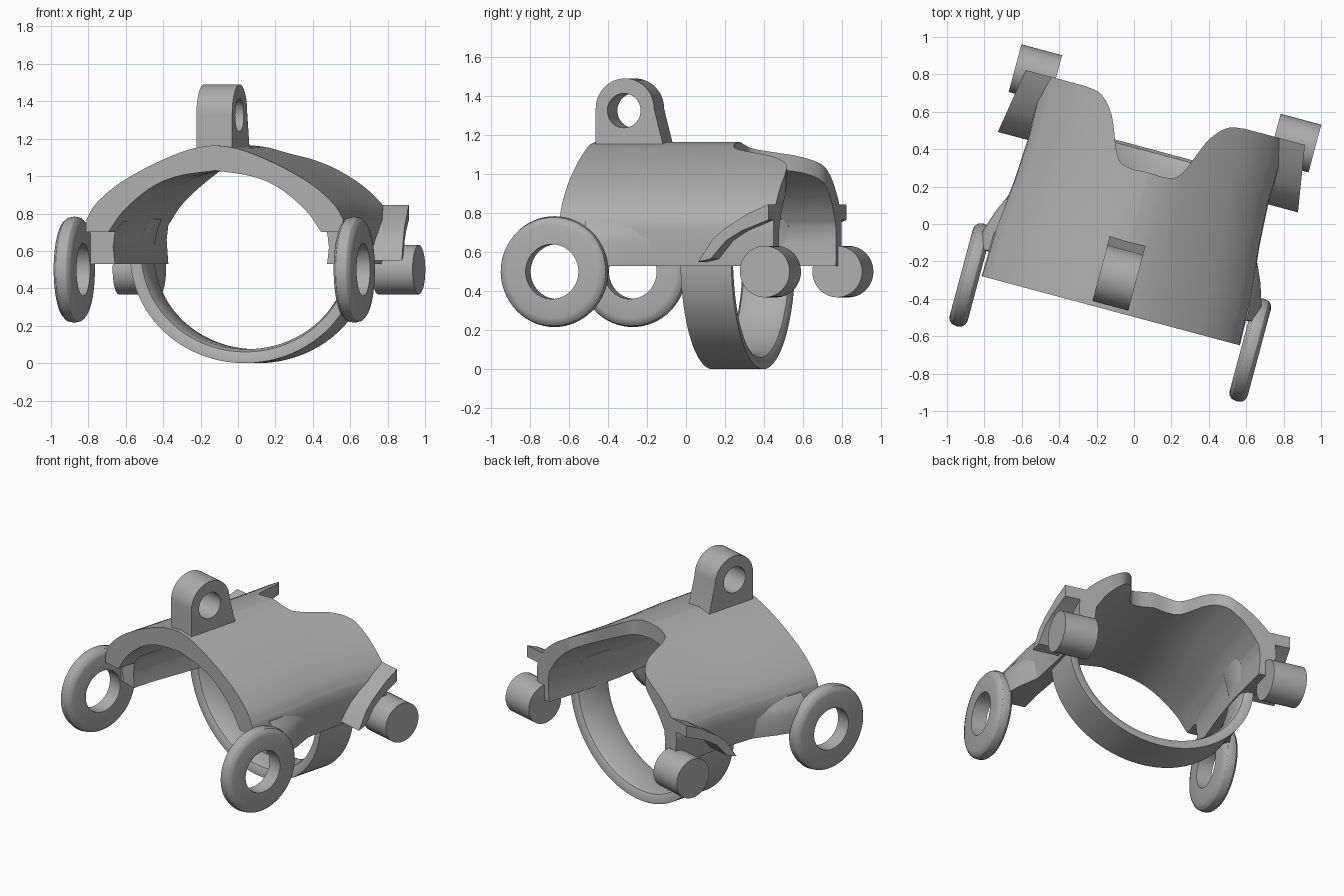
import bpy, bmesh, math
from mathutils import Vector

cube = bpy.data.objects.get("Cube")
if cube:
    bpy.data.objects.remove(cube, do_unlink=True)

TURN = math.radians(-15)          # the whole part stands turned on its base
grey = bpy.data.materials.new("plain_grey")
grey.use_nodes = True
grey.diffuse_color = (0.42, 0.42, 0.42, 1)
grey.node_tree.nodes["Principled BSDF"].inputs["Base Color"].default_value = (0.42, 0.42, 0.42, 1)


def smooth_path(pts, steps=5):
    """Catmull-Rom curve through the points."""
    p = [Vector(q) for q in pts]
    p = [2 * p[0] - p[1]] + p + [2 * p[-1] - p[-2]]
    out = []
    for a, b, c, d in zip(p, p[1:], p[2:], p[3:]):
        for i in range(steps):
            t = i / steps
            out.append(0.5 * (2 * b + (c - a) * t + (2 * a - 5 * b + 4 * c - d) * t * t
                              + (3 * b - a - 3 * c + d) * t ** 3))
    return out + [p[-2]]


def mirrored(half):
    """Half outline starting at the middle, completed on the other side."""
    return [Vector((-q[0], q[1])) for q in reversed(half[1:])] + [Vector(q) for q in half]


def loft(name, rings, closed=False):
    """Skin a list of matching outlines, capped unless closed into a loop."""
    bm = bmesh.new()
    rows = [[bm.verts.new(co) for co in ring] for ring in rings]
    n = len(rows[0])
    for a, b in zip(rows, rows[1:] + rows[:1] if closed else rows[1:]):
        for i in range(n):
            j = (i + 1) % n
            bm.faces.new((a[i], a[j], b[j], b[i]))
    if not closed:
        bm.faces.new(rows[0])
        bm.faces.new(rows[-1])
    bmesh.ops.recalc_face_normals(bm, faces=bm.faces)
    me = bpy.data.meshes.new(name)
    bm.to_mesh(me)
    bm.free()
    me.materials.append(grey)
    ob = bpy.data.objects.new(name, me)
    ob.rotation_euler.z = TURN
    bpy.context.collection.objects.link(ob)
    return ob


def prism(name, outline, axis, lo, hi):
    """Outline pushed along x, y or z."""
    def place(q, h):
        c = [q[0], q[1]]
        c.insert(axis, h)
        return c
    return loft(name, [[place(q, h) for q in outline] for h in (lo, hi)])


def circle(y, z, r, n=48):
    return [(y + r * math.cos(math.tau * i / n), z + r * math.sin(math.tau * i / n)) for i in range(n)]


def cut(ob, *cutters):
    for c in cutters:
        c.hide_render = True
        m = ob.modifiers.new("cut", 'BOOLEAN')
        m.object, m.operation, m.solver = c, 'DIFFERENCE', 'EXACT'
    bpy.context.view_layer.update()
    done = bpy.data.meshes.new_from_object(ob.evaluated_get(bpy.context.evaluated_depsgraph_get()))
    ob.modifiers.clear()
    ob.data = done
    for c in cutters:
        bpy.data.objects.remove(c, do_unlink=True)


# Arched shell, slightly narrower and thinner toward the back
outer = smooth_path([(0, 1.165), (.11, 1.15), (.234, 1.11), (.39, 1.04), (.545, .95), (.66, .85), (.71, .77)])
outer += [Vector((.715, .7)), Vector((.7, .53))]
inner = smooth_path([(0, 1.03), (.2, 1.0), (.35, .94), (.5, .82), (.59, .70)])
inner += [Vector((.6, .62)), Vector((.59, .53))]
rings = []
for y, narrow, thin in ((-.48, 1, 0), (-.2, .99, 0), (.05, .95, .01), (.3, .93, .03), (.72, .95, .04)):
    section = mirrored(outer) + [q + Vector((0, thin if q.y > .6 else 0)) for q in reversed(mirrored(inner))]
    rings.append([(q.x * narrow, y, q.y) for q in section])
shell = loft("arched_shell", rings)
notch = smooth_path([(0, .285), (.11, .285), (.18, .33), (.265, .53), (.35, .625), (.44, .645)])
notch = mirrored(notch + [Vector((.9, .645)), Vector((.9, 1))])
cut(shell,
    prism("back_notch_cutter", notch, 2, 0, 2),
    prism("front_relief_cutter", [(-.7, .3), (-.35, .3), (-.35, .7), (-.7, .7)], 0, -1, 1))

# Top lug with a cross hole
arc = [(-.30 + .155 * math.cos(a), 1.335 + .155 * math.sin(a))
       for a in (math.pi * i / 24 for i in range(25))]
lug = prism("top_lug", [(-.085, 1.1)] + arc + [(-.455, 1.1)], 0, -.108, .09)
cut(lug, prism("lug_hole_cutter", circle(-.305, 1.325, .088), 0, -.5, .5))

# Hanging strap: half ellipse with rounded inner edges
rings = []
for i in range(57):
    a = math.radians(-202 + 224 * i / 56)
    def at(depth, y):
        return ((.635 - depth) * math.cos(a), y, .58 + (.58 - depth) * math.sin(a))
    rings.append([at(d, y) for d, y in ((0, .14), (0, .41), (.035, .41), (.06, .395), (.075, .36),
                                       (.075, .19), (.06, .155), (.035, .14))])
strap = loft("hanging_strap", rings)

# Side parts, repeated on both sides
edge = [(.14, -.05), (.24, -.05), (.262, -.044), (.278, -.028), (.284, 0)]
edge += [(r, -w) for r, w in reversed(edge[:-1])]
fin = [(.287, .55), (.36, .665), (.42, .72), (.545, .80), (.645, .845),
       (.645, .765), (.51, .71), (.43, .66), (.35, .565)]
web = [(.6, -.35), (.775, -.34), (.77, -.24), (.735, -.13), (.69, -.03), (.65, .08), (.6, .08)]
for side, s in (("left", 1), ("right", -1)):
    # Front eye ring
    loft(side + "_eye_ring",
         [[(s * .775 + w, -.49 + r * math.cos(t), .5 + r * math.sin(t)) for r, w in edge]
          for t in (math.tau * i / 64 for i in range(64))], closed=True)
    # Flared web joining ring and shell
    loft(side + "_ring_web", [[(s * (x - k), y, z) for x, y in web]
                              for z, k in ((.53, .005), (.66, 0), (.71, .02), (.76, .06))])
    # Back peg
    prism(side + "_back_peg", circle(.64, .5, .132), 0, s * .605, s * .83)
    # Curved fin above the peg, narrowing backward
    loft(side + "_fin", [[(s * .6, y, z) for y, z in fin],
                         [(s * (.83 - .16 * (y - .29)), y, z) for y, z in fin]])

# Smooth shading with crisp edges
bpy.ops.object.select_all(action='DESELECT')
for ob in bpy.context.scene.objects:
    if ob.type == 'MESH' and ob.data.materials and ob.data.materials[0] == grey:
        ob.select_set(True)
        bpy.context.view_layer.objects.active = ob
bpy.ops.object.shade_smooth_by_angle(angle=math.radians(32))
